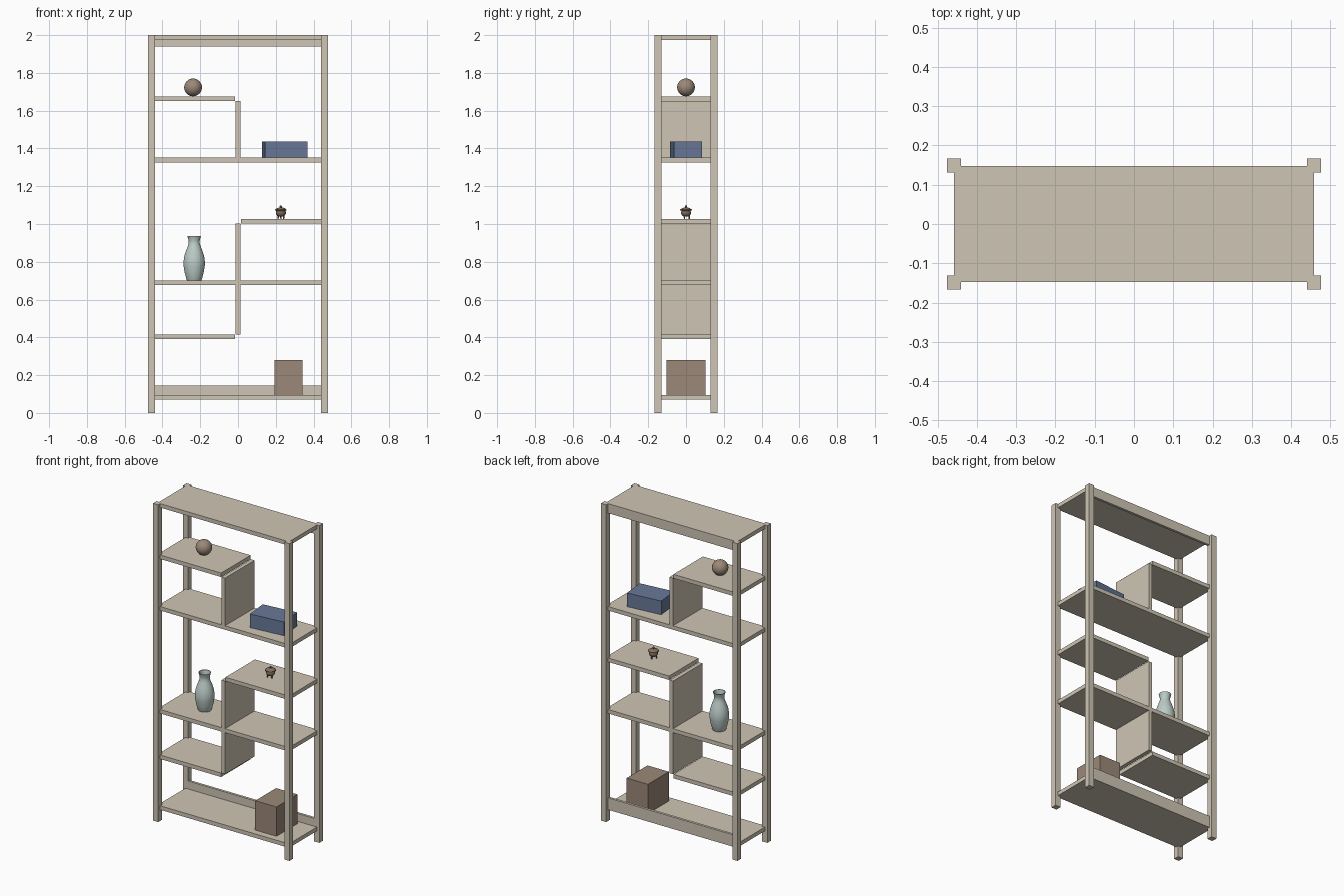
import bpy, math

if "Cube" in bpy.data.objects:
    bpy.data.objects.remove(bpy.data.objects["Cube"])

def material(name, rgb):
    m = bpy.data.materials.new(name)
    m.diffuse_color = (*rgb, 1)
    m.use_nodes = True
    m.node_tree.nodes["Principled BSDF"].inputs["Base Color"].default_value = m.diffuse_color
    return m

WOOD = material("pale_wood", (0.62, 0.56, 0.46))
BLUE = material("blue", (0.14, 0.19, 0.31))
BROWN = material("brown", (0.33, 0.25, 0.19))
BRONZE = material("bronze", (0.22, 0.16, 0.11))
CELADON = material("celadon", (0.50, 0.60, 0.57))

def box(name, x, y, z, mat=WOOD, turn=0):
    """Box from (min, max) ranges, optionally turned about its own vertical axis."""
    bpy.ops.mesh.primitive_cube_add(size=1, location=[(a + b) / 2 for a, b in (x, y, z)])
    o = bpy.context.object
    o.name = name
    o.scale = [b - a for a, b in (x, y, z)]
    o.rotation_euler.z = turn
    o.data.materials.append(mat)
    return o

def lathe(name, profile, loc, mat, n=32):
    """Turn an (r, z) profile about the vertical axis; both ends closed at the axis."""
    verts, faces = [], []
    for r, z in profile:
        for i in range(n):
            a = 2 * math.pi * i / n
            verts.append((r * math.cos(a), r * math.sin(a), z))
    for k in range(len(profile) - 1):
        for i in range(n):
            j = (i + 1) % n
            faces.append((k * n + i, k * n + j, (k + 1) * n + j, (k + 1) * n + i))
    faces.append(tuple(reversed(range(n))))
    faces.append(tuple(range((len(profile) - 1) * n, len(profile) * n)))
    me = bpy.data.meshes.new(name)
    me.from_pydata(verts, [], faces)
    o = bpy.data.objects.new(name, me)
    bpy.context.collection.objects.link(o)
    o.location = loc
    me.materials.append(mat)
    smooth(o)
    return o

def smooth(o):
    bpy.ops.object.select_all(action='DESELECT')
    o.select_set(True)
    bpy.context.view_layer.objects.active = o
    bpy.ops.object.shade_smooth_by_angle(angle=math.radians(40))

T = 0.025                    # board thickness
SX, SY = 0.4585, 0.147       # board half sizes
DEPTH = (-SY, SY)

# Corner posts
for sx, nx in ((-1, "left"), (1, "right")):
    for sy, ny in ((-1, "front"), (1, "back")):
        box(f"{ny}_{nx}_post", sorted((sx * 0.44, sx * 0.476)),
            sorted((sy * 0.131, sy * 0.167)), (0, 2))

# Full-width shelves, named by level
for name, top in (("bottom_shelf", 0.095), ("lower_shelf", 0.702),
                  ("upper_shelf", 1.351), ("top_board", 2.0)):
    box(name, (-SX, SX), DEPTH, (top - T, top))

# Half shelves, staggered left and right
for name, x, top in (("low_left_half_shelf", (-SX, -0.015), 0.415),
                     ("right_half_shelf", (0.015, SX), 1.027),
                     ("high_left_half_shelf", (-SX, -0.015), 1.676)):
    box(name, x, DEPTH, (top - T, top))

# Upright dividers
for name, z in (("lower_divider", (0.415, 0.677)), ("middle_divider", (0.702, 1.002)),
                ("upper_divider", (1.351, 1.651))):
    box(name, (-0.0125, 0.0125), DEPTH, z)

# Back rails
for name, z in (("bottom_back_rail", (0.095, 0.145)), ("top_back_rail", (1.94, 1.975))):
    box(name, (-0.44, 0.44), (0.131, 0.147), z)

# Storage box and slightly turned flat case
box("storage_box", (0.193, 0.341), (-0.104, 0.104), (0.095, 0.28), BROWN)
box("blue_case", (0.135, 0.360), (-0.075, 0.075), (1.351, 1.437), BLUE, turn=0.1)

# Ball on the high shelf
bpy.ops.mesh.primitive_uv_sphere_add(segments=32, ring_count=16, radius=0.047,
                                     location=(-0.238, 0, 1.723))
ball = bpy.context.object
ball.name = "ball"
ball.data.materials.append(BROWN)
smooth(ball)

# Vase with hollow neck
lathe("vase", [(0.038, 0), (0.041, 0.006), (0.050, 0.04), (0.056, 0.075), (0.057, 0.095),
               (0.053, 0.125), (0.044, 0.155), (0.034, 0.18), (0.029, 0.197), (0.029, 0.21),
               (0.033, 0.224), (0.036, 0.235), (0.032, 0.235), (0.026, 0.21), (0.026, 0.195)],
      (-0.232, 0, 0.702), CELADON)

# Small three-legged censer
CX, CZ = 0.227, 1.027
lathe("censer_body", [(0.010, 0.012), (0.020, 0.017), (0.026, 0.027), (0.027, 0.036),
                      (0.024, 0.043), (0.031, 0.044), (0.031, 0.049), (0.022, 0.056),
                      (0.010, 0.060), (0.005, 0.061), (0.007, 0.066), (0.003, 0.071)],
      (CX, 0, CZ), BRONZE, 24)
for i in range(3):
    a = math.radians(90 + 120 * i)
    lathe(f"censer_leg_{i + 1}", [(0.003, 0), (0.005, 0.024)],
          (CX + 0.017 * math.cos(a), 0.017 * math.sin(a), CZ), BRONZE, 10)
